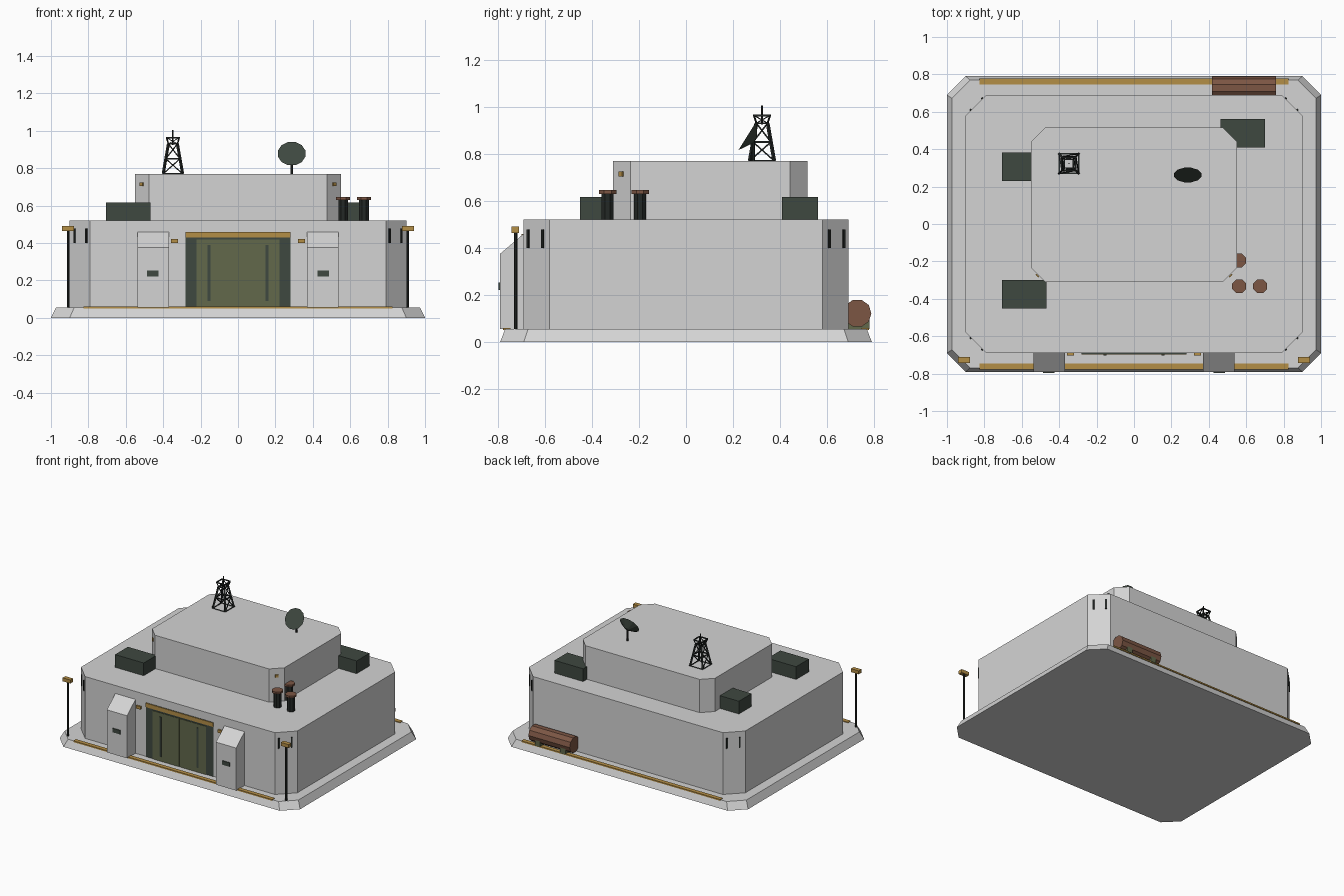
import bpy, bmesh
from math import pi
from mathutils import Vector, Matrix

cube = bpy.data.objects.get("Cube")
if cube:
    bpy.data.objects.remove(cube)


def material(name, hexcode):
    srgb = [int(hexcode[i:i + 2], 16) / 255 for i in (0, 2, 4)]
    rgb = [c / 12.92 if c < 0.04 else ((c + 0.055) / 1.055) ** 2.4 for c in srgb]
    m = bpy.data.materials.new(name)
    m.diffuse_color = (*rgb, 1)
    m.use_nodes = True
    m.node_tree.nodes["Principled BSDF"].inputs["Base Color"].default_value = (*rgb, 1)
    return m


CONCRETE = material("concrete grey", "d4d4d4")
GREEN = material("dark green", "3e4840")
OLIVE = material("olive", "62684b")
YELLOW = material("ochre yellow", "b48e46")
BLACK = material("near black", "242826")
BROWN = material("rust brown", "7c5644")


def finish(name, bm, mat):
    bmesh.ops.recalc_face_normals(bm, faces=bm.faces)
    mesh = bpy.data.meshes.new(name)
    bm.to_mesh(mesh)
    bm.free()
    mesh.materials.append(mat)
    obj = bpy.data.objects.new(name, mesh)
    bpy.context.collection.objects.link(obj)
    return obj


def box(name, mat, x, y, z, turn=0):
    """Box from (min, max) ranges, turned about its own vertical axis."""
    bm = bmesh.new()
    mid = Vector([sum(r) / 2 for r in (x, y, z)])
    size = [r[1] - r[0] for r in (x, y, z)]
    bmesh.ops.create_cube(bm, size=1, matrix=Matrix.Translation(mid)
                          @ Matrix.Rotation(turn, 4, "Z") @ Matrix.Diagonal((*size, 1)))
    return finish(name, bm, mat)


def rod(name, mat, a, b, r1, r2=None, sides=8):
    """Cylinder or cone from point a to point b, with a flat side up."""
    a, b = Vector(a), Vector(b)
    bm = bmesh.new()
    rot = (b - a).to_track_quat("Z", "Y").to_matrix().to_4x4()
    bmesh.ops.create_cone(bm, cap_ends=True, segments=sides, radius1=r1,
                          radius2=r1 if r2 is None else r2, depth=(b - a).length,
                          matrix=Matrix.Translation((a + b) / 2) @ rot
                          @ Matrix.Rotation(pi / sides, 4, "Z"))
    return finish(name, bm, mat)


def prism(name, mat, hx, hy, cut, z0, z1, cy=0, taper=1):
    """Block with chamfered corners."""
    pts = [(hx, cut - hy), (hx, hy - cut), (hx - cut, hy), (cut - hx, hy),
           (-hx, hy - cut), (-hx, cut - hy), (cut - hx, -hy), (hx - cut, -hy)]
    bm = bmesh.new()
    low = [bm.verts.new((x, y + cy, z0)) for x, y in pts]
    high = [bm.verts.new((x * taper, y * taper + cy, z1)) for x, y in pts]
    bm.faces.new(low)
    bm.faces.new(high)
    for i in range(8):
        j = (i + 1) % 8
        bm.faces.new((low[i], low[j], high[j], high[i]))
    return finish(name, bm, mat)


def span(c, half):
    return (c - half, c + half)


# Stacked chamfered masses
FLOOR, ROOF, TOP = 0.055, 0.52, 0.77
prism("plinth", CONCRETE, 1, 0.79, 0.1, 0, FLOOR, taper=0.973)
prism("main_block", CONCRETE, 0.9, 0.69, 0.11, FLOOR, ROOF)
prism("upper_block", CONCRETE, 0.55, 0.413, 0.075, ROOF, TOP, cy=0.103)

# Gate
box("gate_frame", GREEN, span(0, 0.28), (-0.694, -0.685), (FLOOR, 0.46))
box("gate_lintel", YELLOW, span(0, 0.28), (-0.699, -0.69), (0.43, 0.46))
for side, tag in ((1, "left"), (-1, "right")):
    box(f"gate_door_{tag}", OLIVE, span(side * 0.111, 0.11), (-0.698, -0.69), (FLOOR, 0.418))
    box(f"gate_handle_{tag}", GREEN, span(side * 0.155, 0.007), (-0.702, -0.695), (0.09, 0.39))
    box(f"gate_lamp_{tag}", YELLOW, span(side * 0.34, 0.018), (-0.702, -0.688), (0.4, 0.422))

# Sloped buttresses with slits
for side, tag in ((1, "left"), (-1, "right")):
    bm = bmesh.new()
    profile = [(-0.79, FLOOR), (-0.68, FLOOR), (-0.68, 0.46), (-0.69, 0.46), (-0.79, 0.375)]
    face = bm.faces.new([bm.verts.new((side * 0.37, y, z)) for y, z in profile])
    ext = bmesh.ops.extrude_face_region(bm, geom=[face])["geom"]
    bmesh.ops.translate(bm, vec=(side * 0.168, 0, 0),
                        verts=[v for v in ext if isinstance(v, bmesh.types.BMVert)])
    finish(f"buttress_{tag}", bm, CONCRETE)
    box(f"buttress_slit_{tag}", GREEN, span(side * 0.455, 0.031), (-0.796, -0.788), (0.222, 0.252))

    # Lamp posts and small upper lights
    rod(f"lamp_post_{tag}", BLACK, (side * 0.908, -0.724, FLOOR), (side * 0.908, -0.724, 0.466), 0.008)
    box(f"lamp_head_{tag}", YELLOW, span(side * 0.908, 0.032), (-0.742, -0.71), (0.464, 0.49))
    box(f"upper_light_{tag}", YELLOW, span(side * 0.516, 0.01), span(-0.276, 0.004),
        (0.704, 0.724), side * pi / 4)

# Slits on the main chamfers
for sx in (1, -1):
    for sy in (1, -1):
        for x, y in ((0.873, 0.609), (0.811, 0.671)):
            box("corner_slit", BLACK, span(sx * x, 0.006), span(sy * y, 0.005),
                (0.4, 0.478), -sx * sy * pi / 4)

# Painted plinth stripes
for tag, y in (("front", -0.761), ("back", 0.761)):
    box(f"stripe_{tag}", YELLOW, span(0, 0.827), span(y, 0.016), (0.05, 0.06))

# Roof units
for x, y in ((-0.588, -0.375), (-0.588, 0.305), (0.582, 0.485)):
    box("roof_unit", GREEN, span(x, 0.119), span(y, 0.076), (ROOF, 0.616))

# Exhaust stacks
for x, y in ((0.562, -0.333), (0.674, -0.333), (0.562, -0.195)):
    rod("stack_pipe", BLACK, (x, y, ROOF), (x, y, 0.632), 0.028)
    rod("stack_cap", BROWN, (x, y, 0.63), (x, y, 0.645), 0.04)

# Fuel tank on saddles
rod("fuel_tank", BROWN, (0.417, 0.728, 0.122), (0.76, 0.728, 0.122), 0.06, sides=10)
for x in (0.48, 0.69):
    box("tank_saddle", OLIVE, span(x, 0.022), (0.69, 0.78), (FLOOR, 0.1))

# Dish
rod("dish_post", BLACK, (0.287, 0.285, TOP), (0.287, 0.285, 0.865), 0.008)
rod("dish", GREEN, (0.287, 0.262, 0.878), (0.287, 0.294, 0.858), 0.076, 0.015, sides=12)

# Lattice mast
TX, TY = -0.348, 0.323
CORNERS = ((1, 1), (-1, 1), (-1, -1), (1, -1))


def ring(half, z):
    return [(TX + sx * half, TY + sy * half, z) for sx, sy in CORNERS]


foot, waist, neck, crown = ring(0.052, TOP), ring(0.038, 0.85), ring(0.024, 0.93), ring(0.034, 0.963)
for i in range(4):
    j = (i + 1) % 4
    rod("mast_leg", BLACK, foot[i], neck[i], 0.008, sides=4)
    rod("mast_flare", BLACK, neck[i], crown[i], 0.004, sides=4)
    for level in (foot, waist, neck, crown):
        rod("mast_bar", BLACK, level[i], level[j], 0.005, sides=4)
    rod("mast_brace", BLACK, foot[i], waist[j], 0.004, sides=4)
    rod("mast_brace", BLACK, waist[i], neck[j], 0.004, sides=4)
    rod("mast_cross", BLACK, neck[i], crown[j], 0.003, sides=4)
rod("mast_tip", BLACK, (TX, TY, 0.925), (TX, TY, 1.005), 0.004, sides=6)
